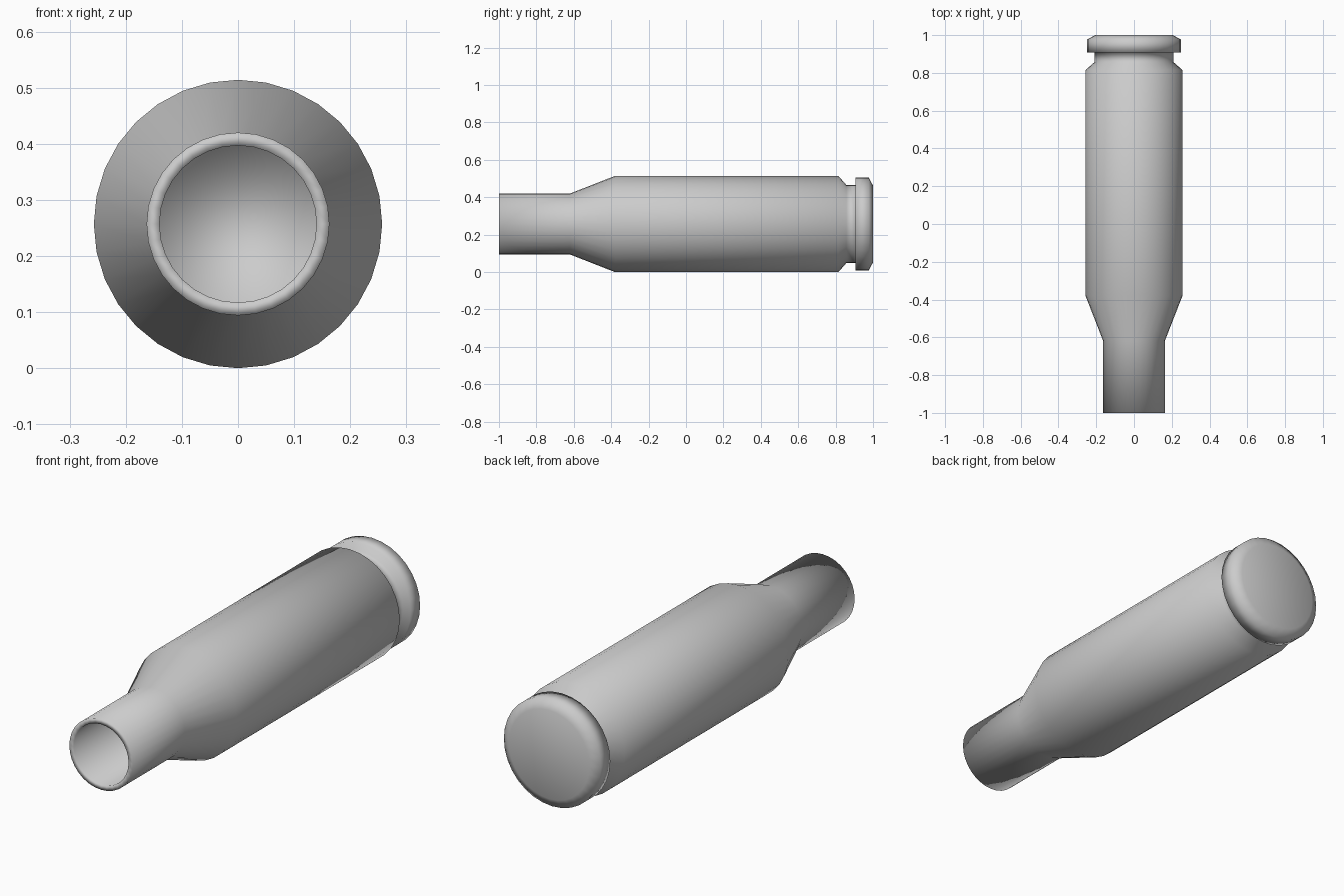
import bpy, bmesh, math

if "Cube" in bpy.data.objects:
    bpy.data.objects.remove(bpy.data.objects["Cube"])

SIDES = 32
AXIS_Z = 0.257

# (y, radius) from the cavity floor, out over the mouth, along the body to the base
PROFILE = [
    (-0.62, 0.140), (-1.00, 0.140),                    # inner neck wall
    (-1.00, 0.163), (-0.62, 0.163),                    # mouth lip and neck
    (-0.38, 0.257), (0.815, 0.257),                    # shoulder and body
    (0.857, 0.209), (0.907, 0.209),                    # extractor groove
    (0.907, 0.248), (0.977, 0.248), (1.00, 0.205),     # rim and base chamfer
]


def lathe(name, profile):
    bm = bmesh.new()
    rings = []
    for y, r in profile:
        rings.append([bm.verts.new((r * math.sin(math.tau * i / SIDES), y,
                                    AXIS_Z + r * math.cos(math.tau * i / SIDES)))
                      for i in range(SIDES)])
    for a, b in zip(rings, rings[1:]):
        for i in range(SIDES):
            j = (i + 1) % SIDES
            bm.faces.new((a[i], a[j], b[j], b[i]))
    # cavity floor and base cap
    bm.faces.new(rings[0])
    bm.faces.new(rings[-1])
    bmesh.ops.recalc_face_normals(bm, faces=bm.faces)
    for f in bm.faces:
        f.smooth = True
    mesh = bpy.data.meshes.new(name)
    bm.to_mesh(mesh)
    bm.free()
    obj = bpy.data.objects.new(name, mesh)
    bpy.context.collection.objects.link(obj)
    return obj


# hollow-necked casing
lathe("cartridge_case", PROFILE)
